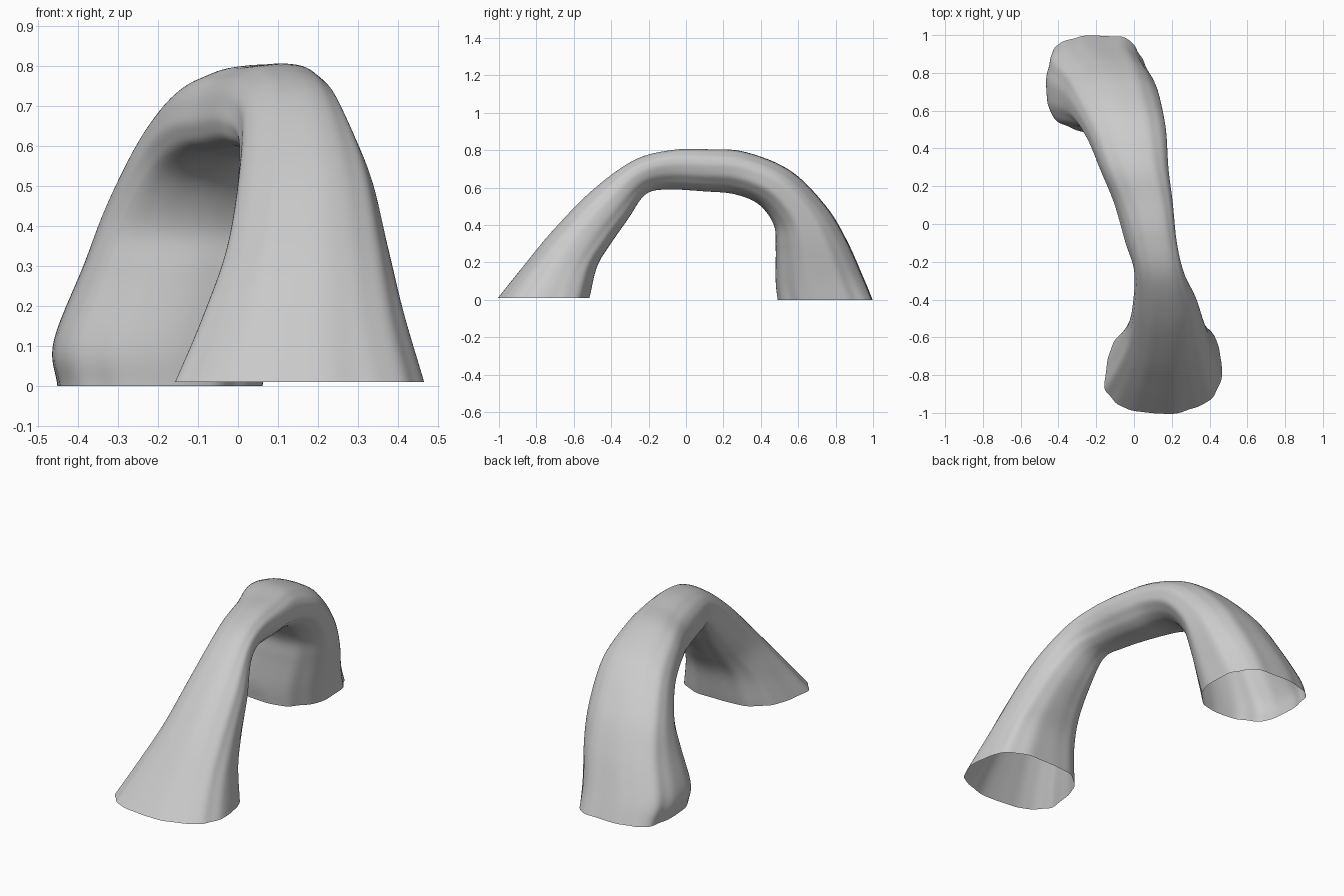
import bpy, bmesh, math

if "Cube" in bpy.data.objects:
    bpy.data.objects.remove(bpy.data.objects["Cube"])

# Stations along the arch: outer y,z / inner y,z / left x, right x / sideways skew of crown
STATIONS = [
    (-1.00, .01, -.51, .01, -.15, .465, -.02),
    (-.87, .175, -.47, .18, -.085, .415, -.01),
    (-.71, .37, -.40, .30, -.03, .375, .00),
    (-.50, .585, -.31, .43, -.003, .33, .01),
    (-.28, .745, -.22, .56, .002, .26, .02),
    (-.08, .80, -.11, .59, -.04, .22, .03),
    (.12, .805, .10, .58, -.10, .20, .03),
    (.32, .79, .26, .565, -.175, .18, .02),
    (.56, .69, .39, .51, -.25, .17, .01),
    (.75, .50, .47, .40, -.33, .145, .00),
    (.86, .32, .48, .28, -.39, .12, .00),
    (.95, .12, .48, .10, -.465, .08, .00),
    (1.00, .00, .49, .00, -.455, .06, .00),
]
SIDES, STEPS = 96, 8


def spline(i, t):
    """Catmull-Rom blend of the stations around segment i."""
    n = len(STATIONS) - 1
    p1, p2 = STATIONS[i], STATIONS[i + 1]
    p0 = STATIONS[i - 1] if i else [2 * a - b for a, b in zip(p1, p2)]
    p3 = STATIONS[i + 2] if i + 2 <= n else [2 * b - a for a, b in zip(p1, p2)]
    return [b + .5 * t * (c - a + t * (2*a - 5*b + 4*c - d + t * (3*(b - c) + d - a)))
            for a, b, c, d in zip(p0, p1, p2, p3)]


def squircle(v, e):
    return math.copysign(abs(v) ** e, v)


def ring(bm, st, s):
    """One rounded section; grooves follow the length, feet are boxier outside."""
    oy, oz, iy, iz, xl, xr, skew = st
    foot = abs(2 * s - 1) ** 2
    verts = []
    for k in range(SIDES):
        a = 2 * math.pi * (k + .5) / SIDES
        e = .88 - (.2 * foot if math.sin(a) > 0 else .05 * foot)
        c, q = squircle(math.cos(a), e), squircle(math.sin(a), e)
        g = .5 * math.sin(5 * a + 2 * s) + .3 * math.sin(9 * a + 4 * s + 1) \
            + .2 * math.sin(14 * a - 3 * s)
        r = 1 + (.018 + .017 * foot) * (g - .2)
        x = (xl + xr) / 2 + r * c * (xr - xl) / 2 + skew * q
        y = (oy + iy) / 2 + r * q * (oy - iy) / 2
        z = (oz + iz) / 2 + r * q * (oz - iz) / 2
        verts.append(bm.verts.new((x, y, max(z, 0))))
    return verts


# Rock arch: an open-ended lofted tube
bm = bmesh.new()
segs = len(STATIONS) - 1
rings = []
for j in range(segs * STEPS + 1):
    i = min(j // STEPS, segs - 1)
    rings.append(ring(bm, spline(i, j / STEPS - i), j / (segs * STEPS)))
for a, b in zip(rings, rings[1:]):
    for k in range(SIDES):
        m = (k + 1) % SIDES
        bm.faces.new((a[k], a[m], b[m], b[k]))
bmesh.ops.recalc_face_normals(bm, faces=bm.faces)
mesh = bpy.data.meshes.new("rock_arch")
bm.to_mesh(mesh)
bm.free()
for p in mesh.polygons:
    p.use_smooth = True
arch = bpy.data.objects.new("rock_arch", mesh)
bpy.context.collection.objects.link(arch)
